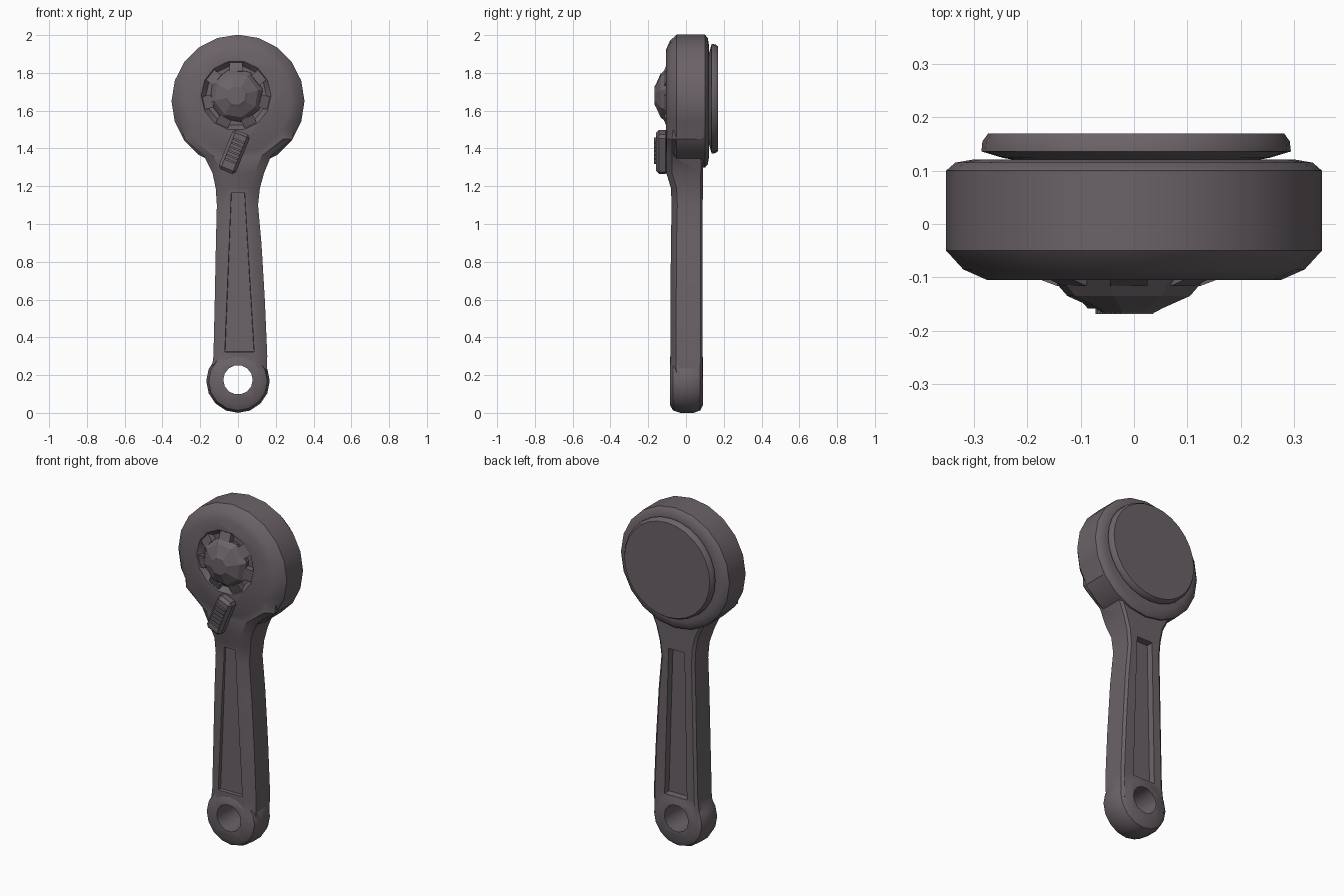
import bpy, bmesh, math
from mathutils import Matrix, Vector

if "Cube" in bpy.data.objects:
    bpy.data.objects.remove(bpy.data.objects["Cube"])

steel = bpy.data.materials.new("dark steel")
steel.diffuse_color = (0.145, 0.122, 0.137, 1)
steel.use_nodes = True
steel.node_tree.nodes["Principled BSDF"].inputs["Base Color"].default_value = steel.diffuse_color


def finish(name, bm):
    bmesh.ops.recalc_face_normals(bm, faces=bm.faces)
    me = bpy.data.meshes.new(name)
    bm.to_mesh(me)
    bm.free()
    me.materials.append(steel)
    ob = bpy.data.objects.new(name, me)
    bpy.context.collection.objects.link(ob)
    return ob


def loft(name, rings):
    """Skin a list of equal-length point rings and cap both ends."""
    bm = bmesh.new()
    vs = [[bm.verts.new(p) for p in r] for r in rings]
    n = len(rings[0])
    for a, b in zip(vs, vs[1:]):
        for i in range(n):
            j = (i + 1) % n
            bm.faces.new((a[i], a[j], b[j], b[i]))
    bm.faces.new(vs[0])
    bm.faces.new(vs[-1])
    return finish(name, bm)


def revolve(name, profile, sides, cx, cz, turn=0.0):
    """Spin (radius, y) pairs about an axis along y."""
    rings = []
    for r, y in profile:
        angles = [2 * math.pi * (i + turn) / sides for i in range(sides)]
        rings.append([(cx + r * math.cos(a), y, cz + r * math.sin(a)) for a in angles])
    return loft(name, rings)


def channel(name, zs, top, bottom, y_out, y_in):
    """Tapered trough cutter; top and bottom are (left, right) edges."""
    rings = []
    for y, inset in ((y_out, 0.0), (y_in, 0.014)):
        rings.append([(bottom[0] + inset, y, zs[0] + inset), (bottom[1] - inset, y, zs[0] + inset),
                      (top[1] - inset, y, zs[1] - inset), (top[0] + inset, y, zs[1] - inset)])
    return loft(name, rings)


def combine(ob, other, op):
    m = ob.modifiers.new("bool", "BOOLEAN")
    m.operation = op
    m.solver = "EXACT"
    m.object = other
    bpy.context.view_layer.objects.active = ob
    bpy.ops.object.modifier_apply(modifier=m.name)
    bpy.data.objects.remove(other)


def smooth(ob, deg):
    bpy.ops.object.select_all(action="DESELECT")
    ob.select_set(True)
    bpy.context.view_layer.objects.active = ob
    bpy.ops.object.shade_smooth_by_angle(angle=math.radians(deg))


# handle and flared neck: z, left, right, front y, back y
stations = [
    (0.15, -0.150, 0.150, -0.080, 0.086),
    (0.30, -0.130, 0.155, -0.083, 0.088),
    (0.60, -0.123, 0.142, -0.082, 0.088),
    (0.90, -0.117, 0.124, -0.080, 0.088),
    (1.10, -0.112, 0.106, -0.076, 0.088),
    (1.19, -0.118, 0.116, -0.080, 0.090),
    (1.27, -0.135, 0.138, -0.104, 0.090),
    (1.36, -0.180, 0.175, -0.104, 0.092),
    (1.45, -0.285, 0.290, -0.104, 0.100),
    (1.55, -0.300, 0.300, -0.095, 0.105),
]
rings = []
for z, l, r, f, b in stations:
    rings.append([(l + 0.05, f, z), (r - 0.05, f, z), (r, f + 0.03, z), (r, b - 0.012, z),
                  (r - 0.015, b, z), (l + 0.015, b, z), (l, b - 0.012, z), (l, f + 0.03, z)])
body = loft("wrench_body", rings)

# round head and hanging eye
head = revolve("head", [(0.275, -0.105), (0.32, -0.085), (0.352, -0.05), (0.352, 0.1),
                        (0.335, 0.115), (0.30, 0.121)], 20, 0, 1.65)
eye = revolve("eye", [(0.125, -0.086), (0.155, -0.068), (0.168, -0.03), (0.168, 0.04),
                      (0.155, 0.075), (0.125, 0.09)], 16, 0, 0.168)
combine(body, head, "UNION")
combine(body, eye, "UNION")

# hanging hole, dial recess and the two handle troughs
combine(body, revolve("hole_cutter", [(0.078, -0.3), (0.078, 0.3)], 14, 0, 0.175), "DIFFERENCE")
combine(body, revolve("dial_cutter", [(0.185, -0.2), (0.185, -0.105), (0.16, -0.075)],
                      14, -0.01, 1.68), "DIFFERENCE")
combine(body, channel("front_cutter", (0.31, 1.18), (-0.048, 0.048), (-0.082, 0.098),
                      -0.2, -0.064), "DIFFERENCE")
combine(body, channel("back_cutter", (0.29, 1.17), (-0.062, 0.062), (-0.078, 0.088),
                      0.2, 0.052), "DIFFERENCE")
smooth(body, 32)

# back cover disc, with a thin stem hidden in the gap
cover = revolve("back_cover", [(0.20, 0.115), (0.25, 0.124), (0.29, 0.136), (0.288, 0.155),
                               (0.277, 0.17)], 28, 0.004, 1.663)
smooth(cover, 40)

# faceted selector dial
dial = revolve("selector_dial", [(0.135, -0.07), (0.145, -0.105), (0.118, -0.135),
                                 (0.065, -0.158), (0.05, -0.166)], 8, -0.01, 1.68, 0.3)

# chunky notches around the dial rim
bm = bmesh.new()
for i in range(7):
    a = 2 * math.pi * (i + 0.25) / 7
    mat = (Matrix.Translation((-0.01, 0, 1.68)) @ Matrix.Rotation(a, 4, "Y")
           @ Matrix.Translation((0.15, -0.09, 0)) @ Matrix.Rotation(0.35, 4, "Z")
           @ Matrix.Diagonal((0.055, 0.035, 0.07, 1)))
    bmesh.ops.create_cube(bm, size=1, matrix=mat)
dial_notches = finish("dial_notches", bm)

# tilted thumb lever with grip ridges
tilt = Matrix.Translation((-0.02, 0, 1.382)) @ Matrix.Rotation(math.radians(22), 4, "Y")
bm = bmesh.new()
bmesh.ops.create_cube(bm, size=1, matrix=tilt @ Matrix.Translation((0, -0.125, 0))
                      @ Matrix.Diagonal((0.098, 0.066, 0.225, 1)))
bmesh.ops.bevel(bm, geom=bm.edges[:], offset=0.016, segments=1, affect="EDGES")
lever = finish("thumb_lever", bm)

bm = bmesh.new()
for i in range(6):
    mat = (tilt @ Matrix.Translation((0, -0.158, -0.052 + 0.023 * i))
           @ Matrix.Diagonal((0.066, 0.022, 0.011, 1)))
    bmesh.ops.create_cube(bm, size=1, matrix=mat)
lever_ridges = finish("lever_ridges", bm)
